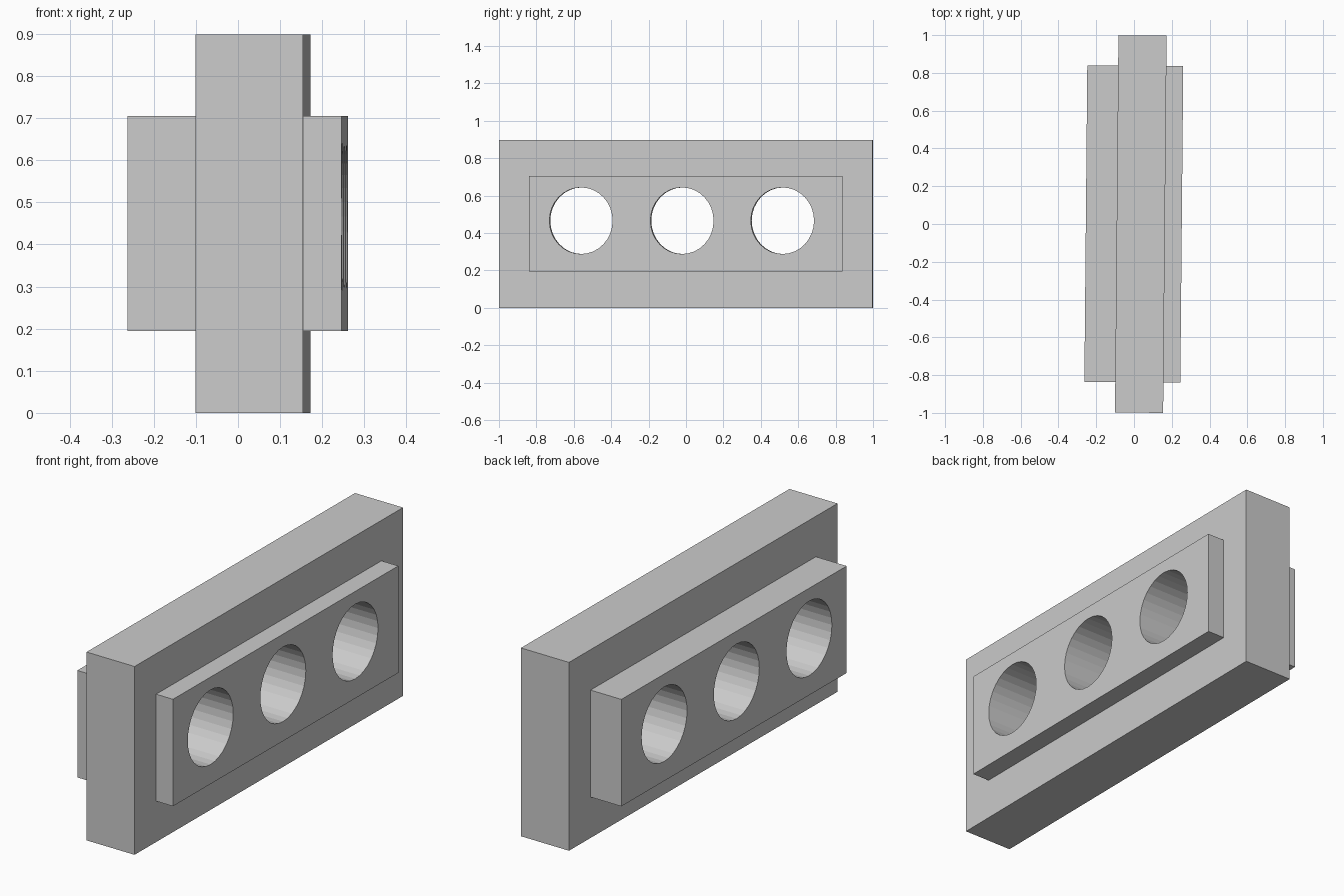
import bpy
import math
from mathutils import Matrix

cube = bpy.data.objects.get("Cube")
if cube:
    bpy.data.objects.remove(cube, do_unlink=True)

TURN = Matrix.Rotation(-0.0092, 4, "Z")  # whole block sits slightly turned

grey = bpy.data.materials.new("plain grey")
grey.use_nodes = True
grey.diffuse_color = (0.6, 0.6, 0.6, 1)
grey.node_tree.nodes["Principled BSDF"].inputs["Base Color"].default_value = (0.6, 0.6, 0.6, 1)


def finish(name, size, center):
    """Name the new primitive and bake its size, place and turn into the mesh."""
    obj = bpy.context.object
    obj.name = name
    obj.data.transform(TURN @ Matrix.Translation(center) @ Matrix.Diagonal((*size, 1)))
    obj.data.materials.append(grey)
    return obj


def box(name, size, center):
    bpy.ops.mesh.primitive_cube_add(size=1)
    return finish(name, size, center)


def hole(name, y):
    bpy.ops.mesh.primitive_cylinder_add(vertices=32, radius=1, depth=1)
    bpy.context.object.data.transform(Matrix.Rotation(math.pi / 2, 4, "Y"))
    return finish(name, (1, 0.169, 0.178), (0, y, 0.466))


def combine(target, tool, operation):
    mod = target.modifiers.new(operation.lower(), "BOOLEAN")
    mod.operation = operation
    mod.solver = "EXACT"
    mod.object = tool
    bpy.context.view_layer.objects.active = target
    bpy.ops.object.modifier_apply(modifier=mod.name)
    bpy.data.objects.remove(tool, do_unlink=True)


# Tall outer slab joined with the wider, shorter core block
slab = box("holed_block", (0.255, 1.997, 0.898), (0.036, 0, 0.449))
core = box("core_block", (0.508, 1.676, 0.51), (-0.001, 0, 0.45))
combine(slab, core, "UNION")

# Three round holes right through
for i, y in enumerate((-0.559, -0.019, 0.518)):
    combine(slab, hole(f"hole_{i}", y), "DIFFERENCE")

# Smooth hole walls, crisp edges
bpy.ops.object.select_all(action="DESELECT")
slab.select_set(True)
bpy.context.view_layer.objects.active = slab
bpy.ops.object.shade_flat()
